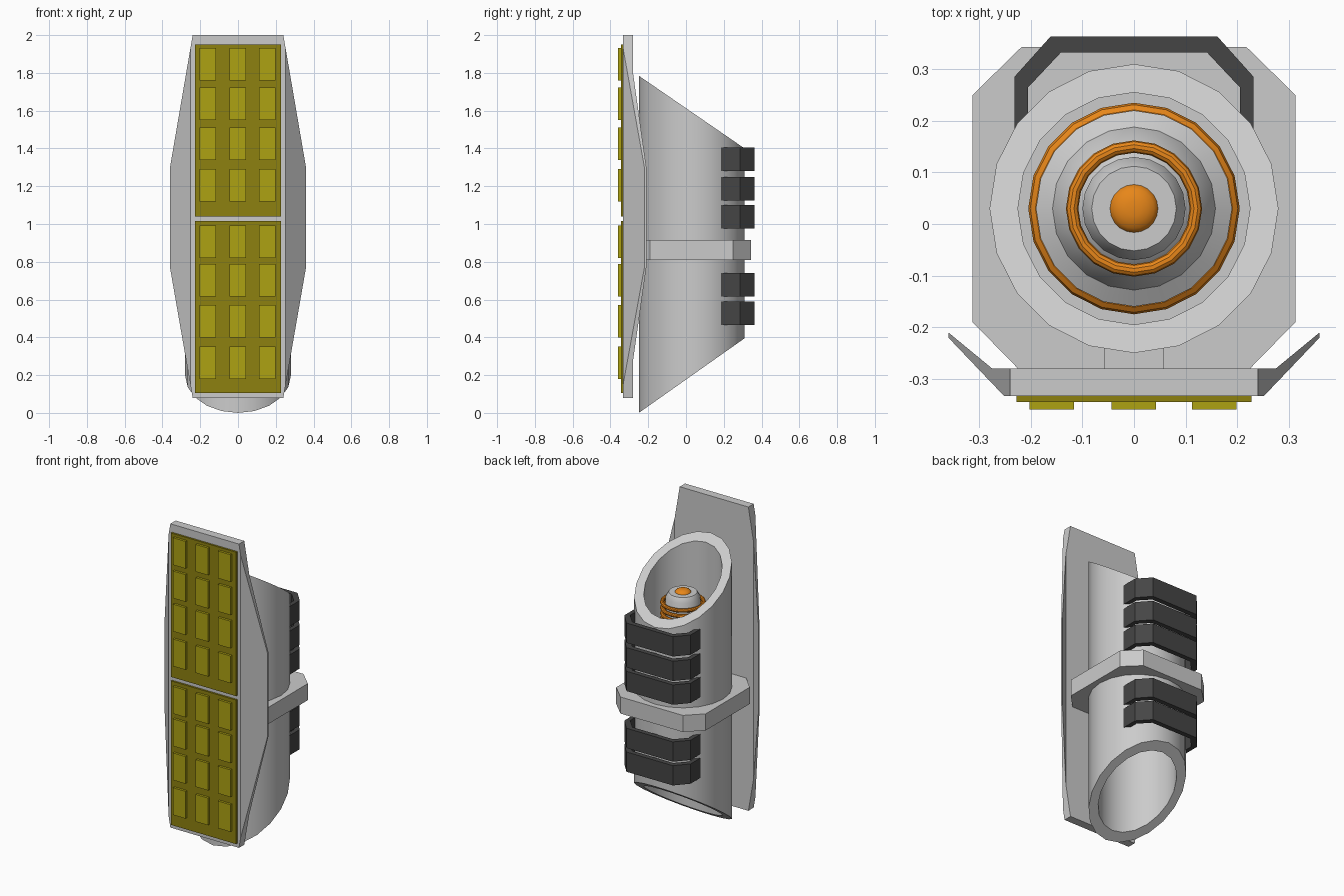
import bpy, bmesh, math

if "Cube" in bpy.data.objects:
    bpy.data.objects.remove(bpy.data.objects["Cube"])

CY = 0.03  # tube axis in y


def material(name, rgb):
    m = bpy.data.materials.new(name)
    m.diffuse_color = (*rgb, 1)
    m.use_nodes = True
    m.node_tree.nodes["Principled BSDF"].inputs["Base Color"].default_value = m.diffuse_color
    return m


ORANGE = material("orange", (0.80, 0.24, 0.01))
PANEL = material("dark_yellow", (0.27, 0.22, 0.005))
CELL = material("yellow", (0.42, 0.36, 0.006))
DARK = material("dark_grey", (0.06, 0.06, 0.06))


def make(name, verts, faces, mat=None, smooth=False):
    me = bpy.data.meshes.new(name)
    me.from_pydata(verts, [], faces)
    bm = bmesh.new()
    bm.from_mesh(me)
    bmesh.ops.recalc_face_normals(bm, faces=bm.faces)
    bm.to_mesh(me)
    bm.free()
    ob = bpy.data.objects.new(name, me)
    bpy.context.collection.objects.link(ob)
    if mat:
        me.materials.append(mat)
    if smooth:
        bpy.ops.object.select_all(action='DESELECT')
        ob.select_set(True)
        bpy.context.view_layer.objects.active = ob
        bpy.ops.object.shade_smooth_by_angle(angle=math.radians(35))
    return ob


def prism(name, pts, z0, z1, mat=None):
    n = len(pts)
    verts = [(x, y, z) for z in (z0, z1) for x, y in pts]
    faces = [tuple(range(n)), tuple(range(n, 2 * n))]
    faces += [(i, (i + 1) % n, n + (i + 1) % n, n + i) for i in range(n)]
    return make(name, verts, faces, mat)


def box(name, x0, x1, y0, y1, z0, z1, mat=None):
    return prism(name, [(x0, y0), (x1, y0), (x1, y1), (x0, y1)], z0, z1, mat)


def lathe(name, profile, n=20, mat=None, closed=False, zfun=None):
    """Revolve (radius, z) points about the tube axis; zfun may shear z by y."""
    zfun = zfun or (lambda z, y: z)
    verts, faces, m = [], [], len(profile)
    for i in range(n):
        a = math.pi / 2 + 2 * math.pi * i / n
        for r, z in profile:
            y = CY + r * math.sin(a)
            verts.append((r * math.cos(a), y, zfun(z, y)))
    for i in range(n):
        j = (i + 1) % n
        for k in range(m if closed else m - 1):
            l = (k + 1) % m
            faces.append((i * m + k, j * m + k, j * m + l, i * m + l))
    if not closed:
        faces += [tuple(i * m for i in range(n)),
                  tuple(i * m + m - 1 for i in range(n))]
    return make(name, verts, faces, mat, True)


def ring(name, R, r, z):
    prof = [(R + r * math.cos(t * math.pi / 5), z + r * math.sin(t * math.pi / 5))
            for t in range(10)]
    lathe(name, prof, 20, ORANGE, True)


# Front shield: columns of (x, front y, back y), trimmed by a hexagonal outline
half = [(0.24, -0.333, -0.28), (0.252, -0.333, -0.28),
        (0.275, -0.309, -0.28), (0.36, -0.22, -0.21)]
cols = [(-x, f, b) for x, f, b in reversed(half)] + half
verts, faces = [], []
for x, f, b in cols:
    t = (abs(x) - 0.24) / 0.12
    lo, hi = 0.08 + 0.69 * t, 2.0 - 0.70 * t
    verts += [(x, f, lo), (x, f, hi), (x, b, hi), (x, b, lo)]
for i in range(len(cols) - 1):
    for k in range(4):
        l = (k + 1) % 4
        faces.append((4 * i + k, 4 * i + l, 4 * i + 4 + l, 4 * i + 4 + k))
e = 4 * (len(cols) - 1)
faces += [(0, 1, 2, 3), (e, e + 1, e + 2, e + 3)]
make("front_shield", verts, faces)

# Yellow panels with a grid of raised cells
for name, z0, z1, rows in (("lower", 0.105, 1.015, (0.18, 0.40, 0.615, 0.82)),
                           ("upper", 1.04, 1.95, (1.12, 1.34, 1.55, 1.76))):
    box(name + "_panel", -0.228, 0.228, -0.345, -0.33, z0, z1, PANEL)
    for z in rows:
        for x in (-0.203, -0.044, 0.112):
            box(name + "_cell", x, x + 0.087, -0.36, -0.34, z, z + 0.172, CELL)


# Slanted open tube
def slant(z, y):
    t = (y + 0.25) / 0.56
    return 1.785 - 0.385 * t if z > 0.5 else 0.395 * t


lathe("tube", [(0.28, 0), (0.28, 1), (0.225, 1), (0.225, 0)], 20, None, True, slant)

# Octagonal collar, also the floor inside the tube
right = [(0.225, -0.28), (0.313, -0.19), (0.313, 0.25), (0.218, 0.343)]
prism("collar", right + [(-x, y) for x, y in reversed(right)], 0.81, 0.915)
box("strut", -0.058, 0.058, -0.285, -0.24, 0.65, 1.2)

# Dark clamps wrapped round the back
outer = [(0.232, 0.185), (0.232, 0.285), (0.162, 0.363)]
inner = [(0.142, 0.332), (0.205, 0.265), (0.205, 0.185)]
loop = (outer + [(-x, y) for x, y in reversed(outer)]
        + [(-x, y) for x, y in reversed(inner)] + inner)
for z0 in (0.465, 0.615, 0.975, 1.125, 1.28):
    prism("back_clamp", loop, z0, z0 + 0.125, DARK)

# Core inside the tube: stepped column, orange coils, orange tip
lathe("core", [(0.19, 0.9), (0.19, 1.12), (0.158, 1.14), (0.125, 1.22),
               (0.10, 1.24), (0.10, 1.49), (0.082, 1.52)])
for i in range(4):
    ring("large_coil", 0.185, 0.02, 0.96 + 0.045 * i)
for i in range(6):
    ring("small_coil", 0.12, 0.012, 1.28 + 0.035 * i)
lathe("core_tip", [(0.048 * math.cos(t * math.pi / 10), 1.515 + 0.025 * math.sin(t * math.pi / 10))
                   for t in range(5)], 20, ORANGE)
